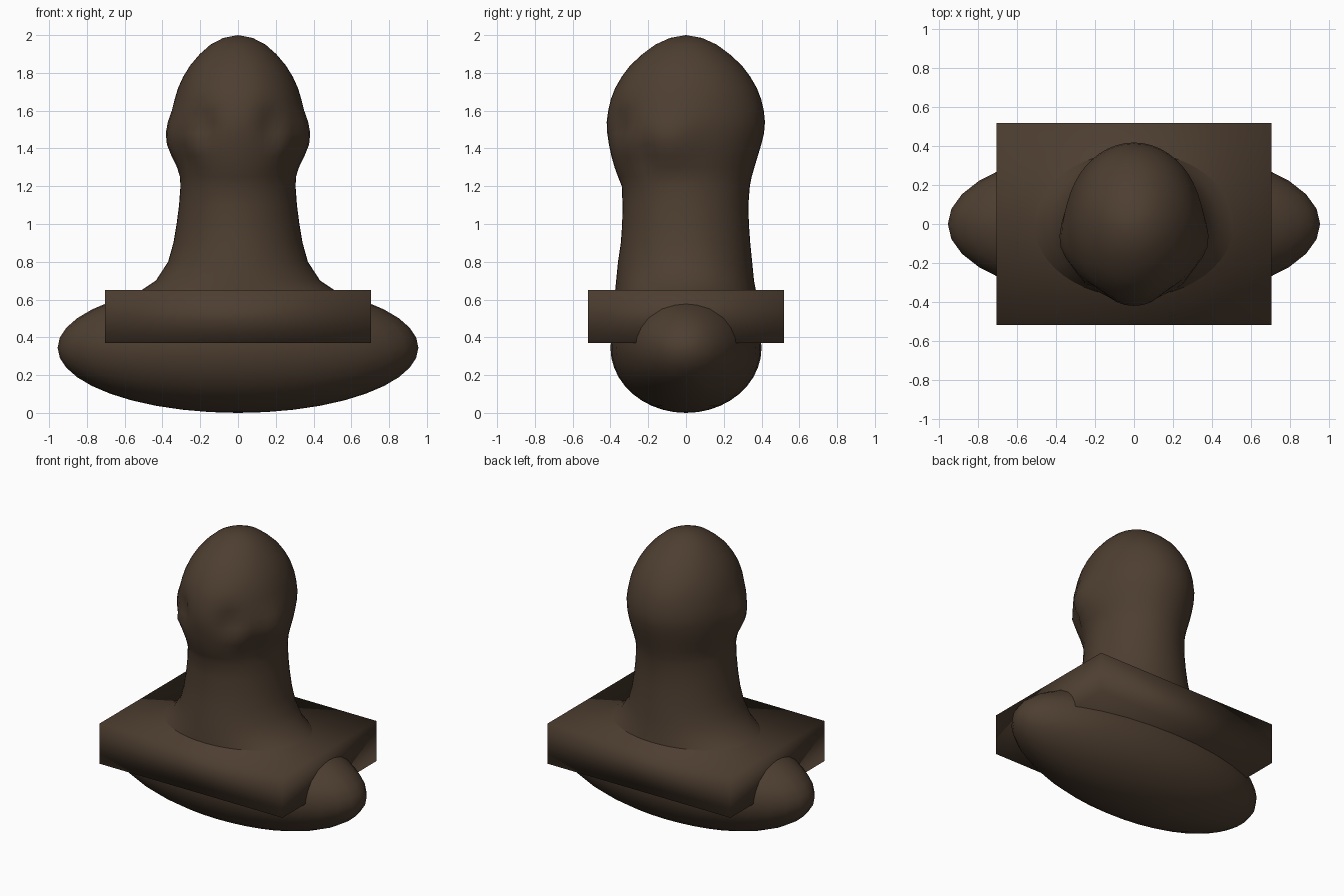
import bpy, bmesh
from math import sin, cos, pi, exp
from mathutils import Vector

cube = bpy.data.objects.get("Cube")
if cube:
    bpy.data.objects.remove(cube, do_unlink=True)

# Dark brown surface
brown = bpy.data.materials.new("dark_brown")
brown.use_nodes = True
colour = (0.075, 0.048, 0.03, 1)
brown.diffuse_color = colour
shader = brown.node_tree.nodes["Principled BSDF"]
shader.inputs["Base Color"].default_value = colour
shader.inputs["Roughness"].default_value = 0.6


def finish(name, bm):
    bmesh.ops.recalc_face_normals(bm, faces=bm.faces)
    for face in bm.faces:
        face.smooth = True
    mesh = bpy.data.meshes.new(name)
    bm.to_mesh(mesh)
    bm.free()
    mesh.materials.append(brown)
    obj = bpy.data.objects.new(name, mesh)
    bpy.context.collection.objects.link(obj)
    return obj


# Shoulders: a wide ellipsoid
bm = bmesh.new()
bmesh.ops.create_uvsphere(bm, u_segments=32, v_segments=20, radius=1)
bmesh.ops.scale(bm, vec=(0.955, 0.4, 0.345), verts=bm.verts)
bmesh.ops.translate(bm, vec=(0, 0, 0.345), verts=bm.verts)
finish("shoulders", bm)

# Collar: a box with softly shaded faces
bm = bmesh.new()
bmesh.ops.create_cube(bm, size=1)
bmesh.ops.scale(bm, vec=(1.41, 1.035, 0.28), verts=bm.verts)
bmesh.ops.translate(bm, vec=(0, 0, 0.51), verts=bm.verts)
finish("collar", bm)

# Neck and head profile: height, half width, front depth, back depth
PROFILE = [
    (0.55, 0.66, 0.38, 0.38), (0.65, 0.51, 0.375, 0.37),
    (0.70, 0.435, 0.37, 0.36), (0.80, 0.37, 0.36, 0.35),
    (0.90, 0.342, 0.345, 0.34), (1.00, 0.325, 0.338, 0.333),
    (1.10, 0.312, 0.336, 0.33), (1.20, 0.304, 0.34, 0.338),
    (1.25, 0.305, 0.36, 0.348), (1.30, 0.315, 0.378, 0.362),
    (1.36, 0.33, 0.395, 0.38), (1.42, 0.342, 0.408, 0.398),
    (1.48, 0.35, 0.417, 0.413), (1.54, 0.353, 0.42, 0.418),
    (1.60, 0.345, 0.412, 0.412), (1.66, 0.334, 0.398, 0.398),
    (1.72, 0.317, 0.375, 0.375), (1.78, 0.29, 0.34, 0.34),
    (1.84, 0.253, 0.295, 0.295), (1.90, 0.202, 0.23, 0.23),
    (1.95, 0.145, 0.162, 0.162), (1.985, 0.078, 0.085, 0.085),
]

# Facial relief: centre, radius, amount outward
RELIEF = [
    (Vector((0.18, -0.36, 1.53)), 0.075, -0.035),
    (Vector((0.36, -0.10, 1.44)), 0.13, 0.045),
    (Vector((0.24, -0.30, 1.42)), 0.07, 0.02),
    (Vector((0.30, -0.23, 1.35)), 0.06, -0.02),
]


def sculpt(p):
    outward = Vector((p.x, p.y, 0)).normalized()
    folded = Vector((abs(p.x), p.y, p.z))
    shift = sum(amount * exp(-((folded - c).length / r) ** 2)
                for c, r, amount in RELIEF)
    return p + outward * shift


SIDES = 48
bm = bmesh.new()
rings = []
for z, width, front, back in PROFILE:
    ring = []
    for i in range(SIDES):
        a = 2 * pi * i / SIDES
        depth = back if sin(a) > 0 else front
        ring.append(bm.verts.new(sculpt(Vector((width * cos(a), depth * sin(a), z)))))
    rings.append(ring)
for low, high in zip(rings, rings[1:]):
    for i in range(SIDES):
        j = (i + 1) % SIDES
        bm.faces.new((low[i], low[j], high[j], high[i]))
crown = bm.verts.new((0, 0, 2))
for i in range(SIDES):
    bm.faces.new((rings[-1][i], rings[-1][(i + 1) % SIDES], crown))
bm.faces.new(rings[0][::-1])
finish("neck_and_head", bm)
